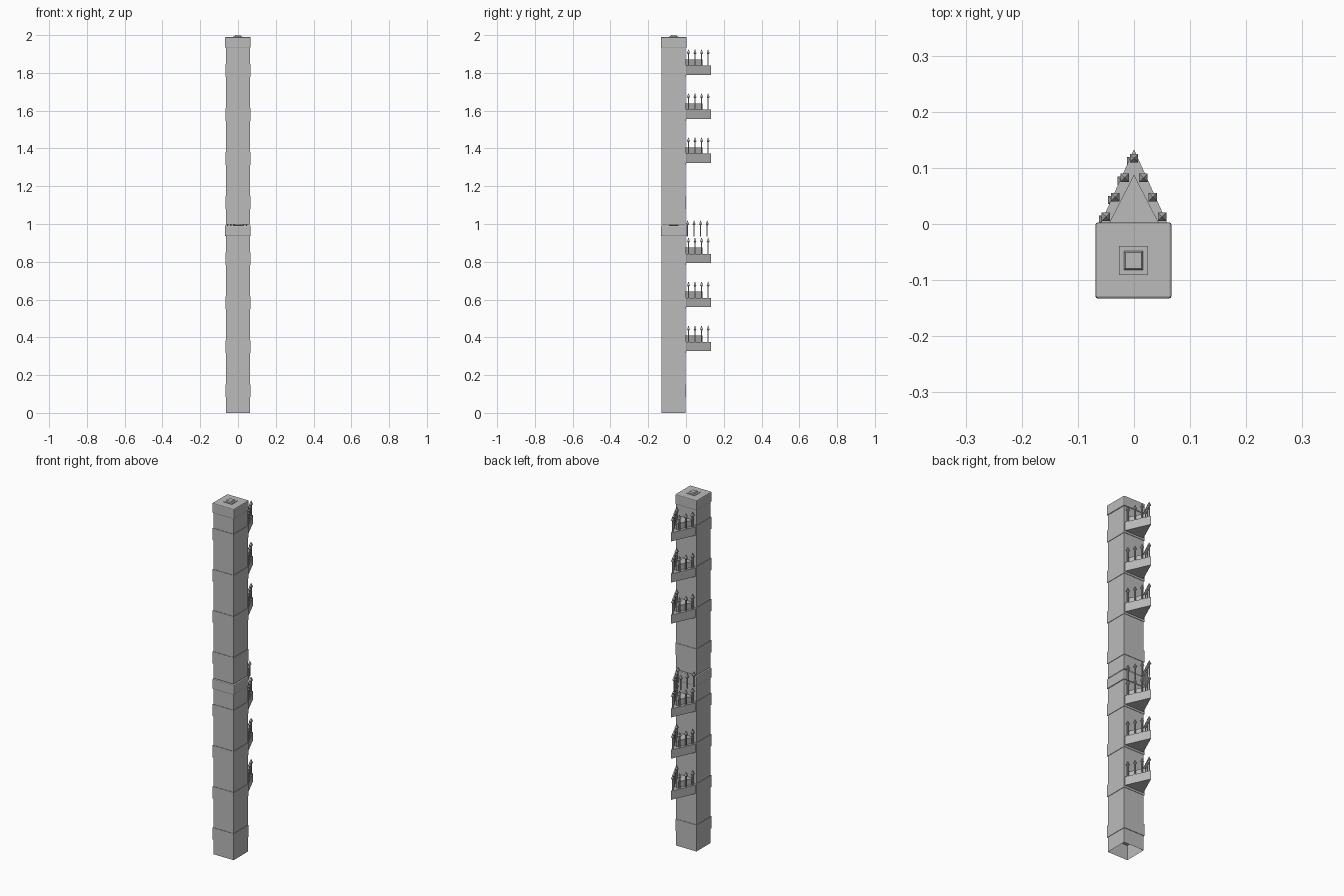
import bpy, bmesh
from mathutils import Matrix, Vector

cube = bpy.data.objects.get("Cube")
if cube:
    bpy.data.objects.remove(cube, do_unlink=True)

stone = bpy.data.materials.new("grey_stone")
stone.use_nodes = True
grey = (0.5, 0.5, 0.5, 1)
stone.diffuse_color = grey
stone.node_tree.nodes["Principled BSDF"].inputs["Base Color"].default_value = grey

CX, CY = -0.001, -0.065      # column axis
SECTION = 0.997              # height of one stacked section
STEP = 0.233                 # spacing of bands and balconies


def finish(name, bm):
    bmesh.ops.recalc_face_normals(bm, faces=bm.faces)
    mesh = bpy.data.meshes.new(name)
    bm.to_mesh(mesh)
    bm.free()
    mesh.materials.append(stone)
    obj = bpy.data.objects.new(name, mesh)
    bpy.context.collection.objects.link(obj)
    return obj


def prism(bm, outline, z0, z1):
    low = [bm.verts.new((x, y, z0)) for x, y in outline]
    face = bm.faces.new(low)
    up = bmesh.ops.extrude_face_region(bm, geom=[face])["geom"]
    bmesh.ops.translate(bm, verts=[v for v in up if isinstance(v, bmesh.types.BMVert)],
                        vec=(0, 0, z1 - z0))


def frustum(bm, centre, r0, r1, z0, z1):
    """Square tapered block with sides along the axes; r is half the width."""
    spin = Matrix.Rotation(0.7853982, 4, "Z")
    place = Matrix.Translation((centre[0], centre[1], (z0 + z1) / 2))
    bmesh.ops.create_cone(bm, cap_ends=True, segments=4, radius1=r0 * 2 ** 0.5,
                          radius2=r1 * 2 ** 0.5, depth=z1 - z0, matrix=place @ spin)


def square_part(name, r, z0, z1):
    bm = bmesh.new()
    frustum(bm, (CX, CY), r, r, z0, z1)
    return finish(name, bm)


def railing(name, z, shift=(0, 0)):
    """Seven spiked posts along the two edges of a balcony."""
    bm = bmesh.new()
    for i in range(4):
        for side in ((-1, 1) if i < 3 else (1,)):
            p = (side * 0.0167 * (3 - i) + shift[0], 0.013 + 0.0347 * i + shift[1])
            frustum(bm, p, 0.003, 0.003, z, z + 0.068)
            frustum(bm, p, 0.003, 0.0075, z + 0.060, z + 0.066)
            frustum(bm, p, 0.0075, 0.0, z + 0.066, z + 0.088)
    finish(name, bm)


def balcony(name, z):
    # Wedge floor with a smaller raised wedge on top
    bm = bmesh.new()
    prism(bm, [(-0.061, -0.002), (0.061, -0.002), (0, 0.133)], z, z + 0.049)
    prism(bm, [(-0.046, -0.002), (0.046, -0.002), (0, 0.088)], z + 0.049, z + 0.082)
    finish(name + "_floor", bm)
    railing(name + "_railing", z + 0.049)


for level, base in (("lower", 0.0), ("upper", SECTION)):
    # Shaft, open underneath
    bm = bmesh.new()
    frustum(bm, (CX, CY), 0.0635, 0.0635, base, base + 0.95)
    bm.faces.ensure_lookup_table()
    bottom = min(bm.faces, key=lambda f: f.calc_center_median().z)
    bmesh.ops.delete(bm, geom=[bottom], context="FACES_ONLY")
    finish(level + "_shaft", bm)

    # Bands around the shaft, balconies on the back of the upper three
    for i in range(4):
        z = base + 0.083 + STEP * i
        square_part(f"{level}_band_{i + 1}", 0.066, z, z + 0.068)
        if i:
            balcony(f"{level}_balcony_{i}", z + 0.011)

    # Bevelled cap with a stepped finial
    cap = square_part(level + "_cap", 0.068, base + 0.936, base + 0.993)
    bevel = cap.modifiers.new("bevel", "BEVEL")
    bevel.width = 0.005
    bevel.segments = 2
    bm = bmesh.new()
    frustum(bm, (CX, CY), 0.026, 0.026, base + 0.990, base + 0.996)
    frustum(bm, (CX, CY), 0.017, 0.014, base + 0.996, base + 1.003)
    finish(level + "_finial", bm)

# Spare row of posts beside the joint of the two sections
railing("joint_railing", 0.933, (-0.005, -0.005))
